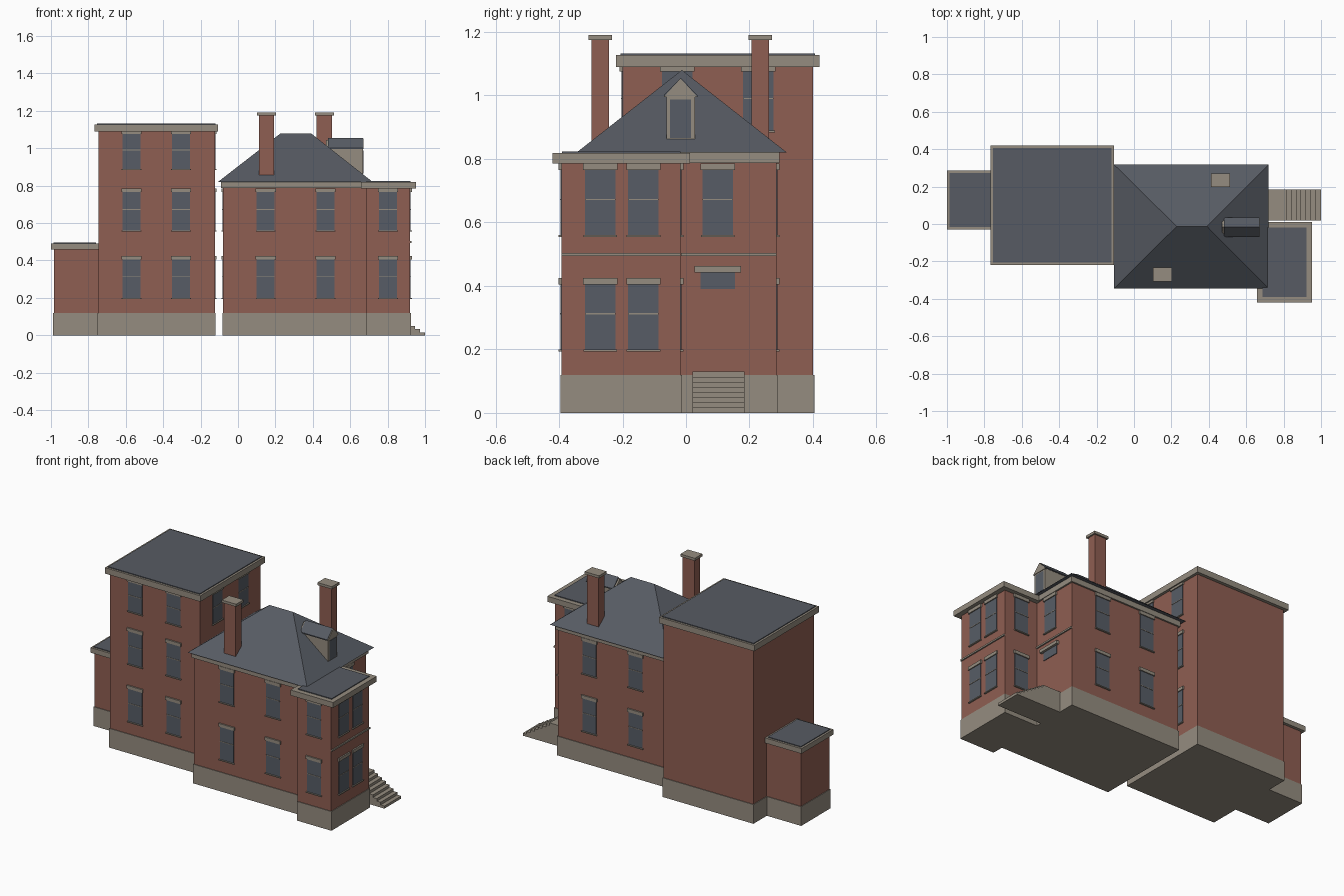
import bpy, bmesh

if "Cube" in bpy.data.objects:
    bpy.data.objects.remove(bpy.data.objects["Cube"])

def mat(name, c):
    m = bpy.data.materials.new(name)
    m.diffuse_color = (*c, 1)
    m.use_nodes = True
    m.node_tree.nodes["Principled BSDF"].inputs["Base Color"].default_value = m.diffuse_color
    return m

BRICK = mat("red_brick", (0.275, 0.112, 0.084))
STONE = mat("pale_stone", (0.30, 0.265, 0.215))
SLATE = mat("roof_slate", (0.095, 0.105, 0.125))
GLASS = mat("window_glass", (0.095, 0.108, 0.132))

def make(name, bm, m):
    bmesh.ops.recalc_face_normals(bm, faces=bm.faces)
    me = bpy.data.meshes.new(name)
    bm.to_mesh(me)
    bm.free()
    me.materials.append(m)
    ob = bpy.data.objects.new(name, me)
    bpy.context.collection.objects.link(ob)
    return ob

def add_box(bm, x, y, z):
    v = [bm.verts.new((a, b, c)) for a in x for b in y for c in z]
    for f in ((0, 1, 3, 2), (4, 6, 7, 5), (0, 4, 5, 1), (2, 3, 7, 6), (0, 2, 6, 4), (1, 5, 7, 3)):
        bm.faces.new([v[i] for i in f])

def box(name, x, y, z, m):
    bm = bmesh.new()
    add_box(bm, x, y, z)
    return make(name, bm, m)

def prism(name, pts, axis, lo, hi, m):
    """Extrude a 2D outline along x (pts are y,z) or y (pts are x,z)."""
    bm = bmesh.new()
    def put(t, p):
        return bm.verts.new((t, *p) if axis == 0 else (p[0], t, p[1]))
    a = [put(lo, p) for p in pts]
    b = [put(hi, p) for p in pts]
    bm.faces.new(a)
    bm.faces.new(b[::-1])
    for i in range(len(pts)):
        j = (i + 1) % len(pts)
        bm.faces.new((a[i], a[j], b[j], b[i]))
    return make(name, bm, m)

def plate(name, axis, sign, plane, c, w, z0, z1, depth, m):
    """Thin block standing off a wall whose normal is sign*axis."""
    d = sorted((plane - sign * 0.003, plane + sign * depth))
    s = (c - w / 2, c + w / 2)
    return box(name, *((d, s) if axis == 0 else (s, d)), (z0, z1), m)

def window(part, axis, sign, plane, c, z0, z1, head=0.02):
    a = (axis, sign, plane, c)
    plate(part + "_window_glass", *a, 0.096, z0, z1 - head, 0.003, GLASS)
    zm = (z0 + z1) / 2
    plate(part + "_window_bar", *a, 0.096, zm - 0.002, zm + 0.002, 0.005, STONE)
    plate(part + "_window_lintel", *a, 0.108, z1 - head, z1, 0.009, STONE)
    plate(part + "_window_sill", *a, 0.106, z0 - 0.006, z0, 0.009, STONE)

ROWS = [(0.20, 0.425), (0.56, 0.785), (0.89, 1.09)]

def windows(part, axis, sign, plane, centres, rows):
    for c in centres:
        for i in rows:
            window(part, axis, sign, plane, c, *ROWS[i], head=0.014 if i == 2 else 0.02)

def block(part, x, y, top):
    """Brick walls on a slightly wider stone base."""
    box(part + "_walls", x, y, (0.004, top), BRICK)
    g = 0.004
    box(part + "_base", (x[0] - g, x[1] + g), (y[0] - g, y[1] + g), (0, 0.12), STONE)

def flat_roof(part, x, y, z, inset=0.013):
    box(part + "_cornice", x, y, z, STONE)
    box(part + "_flat_roof", (x[0] + inset, x[1] - inset), (y[0] + inset, y[1] - inset),
        (z[1] - 0.01, z[1] + 0.005), SLATE)

# Tower block
block("tower", (-0.746, -0.124), (-0.20, 0.40), 1.10)
flat_roof("tower", (-0.767, -0.107), (-0.22, 0.42), (1.09, 1.127))
windows("tower_front", 1, -1, -0.20, (-0.57, -0.305), (0, 1, 2))
windows("tower_right", 0, 1, -0.124, (-0.028, 0.228), (0, 1, 2))

# Low annex
block("annex", (-0.984, -0.745), (-0.013, 0.268), 0.47)
flat_roof("annex", (-1.0, -0.746), (-0.03, 0.286), (0.46, 0.492))

# Main house
MX, MY = (-0.08, 0.688), (-0.32, 0.285)
block("house", MX, MY, 0.81)
box("house_cornice", (-0.09, 0.698), (-0.33, 0.295), (0.787, 0.82), STONE)
windows("house_front", 1, -1, MY[0], (0.148, 0.468), (0, 1))
windows("house_back", 1, 1, MY[1], (0.148, 0.468), (0, 1))
windows("house_left", 0, -1, MX[0], (-0.145, 0.115), (0, 1))
windows("house_right", 0, 1, MX[1], (0.10,), (1,))

# Light and lintel over the entrance
plate("entrance_light", 0, 1, MX[1], 0.10, 0.11, 0.39, 0.442, 0.004, GLASS)
plate("entrance_lintel", 0, 1, MX[1], 0.10, 0.145, 0.442, 0.462, 0.018, STONE)
plate("house_belt_course", 0, 1, MX[1], 0.135, 0.30, 0.494, 0.504, 0.008, STONE)

# Hipped roof
bm = bmesh.new()
e = [bm.verts.new((x, y, 0.82)) for x, y in ((-0.107, -0.345), (0.72, -0.345), (0.72, 0.318), (-0.107, 0.318))]
r0, r1 = bm.verts.new((0.228, -0.013, 1.08)), bm.verts.new((0.39, -0.013, 1.08))
for f in ((e[0], e[1], r1, r0), (e[1], e[2], r1), (e[2], e[3], r0, r1), (e[3], e[0], r0), e[::-1]):
    bm.faces.new(f)
make("hipped_roof", bm, SLATE)

# Dormer
DC = -0.017
prism("dormer_walls", [(DC - 0.045, 0.862), (DC + 0.045, 0.862), (DC + 0.045, 1.0),
                       (DC, 1.045), (DC - 0.045, 1.0)], 0, 0.47, 0.667, STONE)
plate("dormer_glass", 0, 1, 0.667, DC, 0.066, 0.866, 0.987, 0.003, GLASS)
prism("dormer_roof", [(DC - 0.053, 0.995), (DC, 1.046), (DC + 0.053, 0.995),
                      (DC + 0.053, 1.001), (DC, 1.055), (DC - 0.053, 1.001)], 0, 0.48, 0.667, SLATE)
prism("dormer_gable", [(DC - 0.053, 0.995), (DC + 0.053, 0.995), (DC, 1.053)], 0, 0.66, 0.671, STONE)

# Chimneys
for part, x, y in (("front_chimney", 0.152, -0.27), ("back_chimney", 0.462, 0.234)):
    box(part, (x - 0.041, x + 0.041), (y - 0.028, y + 0.028), (0.82, 1.18), BRICK)
    box(part + "_cap", (x - 0.05, x + 0.05), (y - 0.037, y + 0.037), (1.174, 1.19), STONE)

# Corner bay
BX, BY = (0.688, 0.92), (-0.392, -0.017)
block("bay", BX, BY, 0.80)
flat_roof("bay", (0.658, 0.952), (-0.42, 0.012), (0.785, 0.819), 0.03)
windows("bay_front", 1, -1, BY[0], (0.802,), (0, 1))
windows("bay_back", 1, 1, BY[1], (0.802,), (0, 1))
windows("bay_right", 0, 1, BX[1], (-0.27, -0.134), (0, 1))
plate("bay_belt_course", 0, 1, BX[1], -0.2045, 0.375, 0.494, 0.504, 0.008, STONE)

# Entrance steps, one stepped profile
N, RISE, RUN = 8, 0.0162, 0.0265
outline = [(0.685, 0), (1.0, 0)]
for i in range(N):
    outline.append((1.0 - i * RUN, (i + 1) * RISE))
    if i < N - 1:
        outline.append((1.0 - (i + 1) * RUN, (i + 1) * RISE))
outline.append((0.685, N * RISE))
prism("entrance_steps", outline, 1, 0.02, 0.185, STONE)
